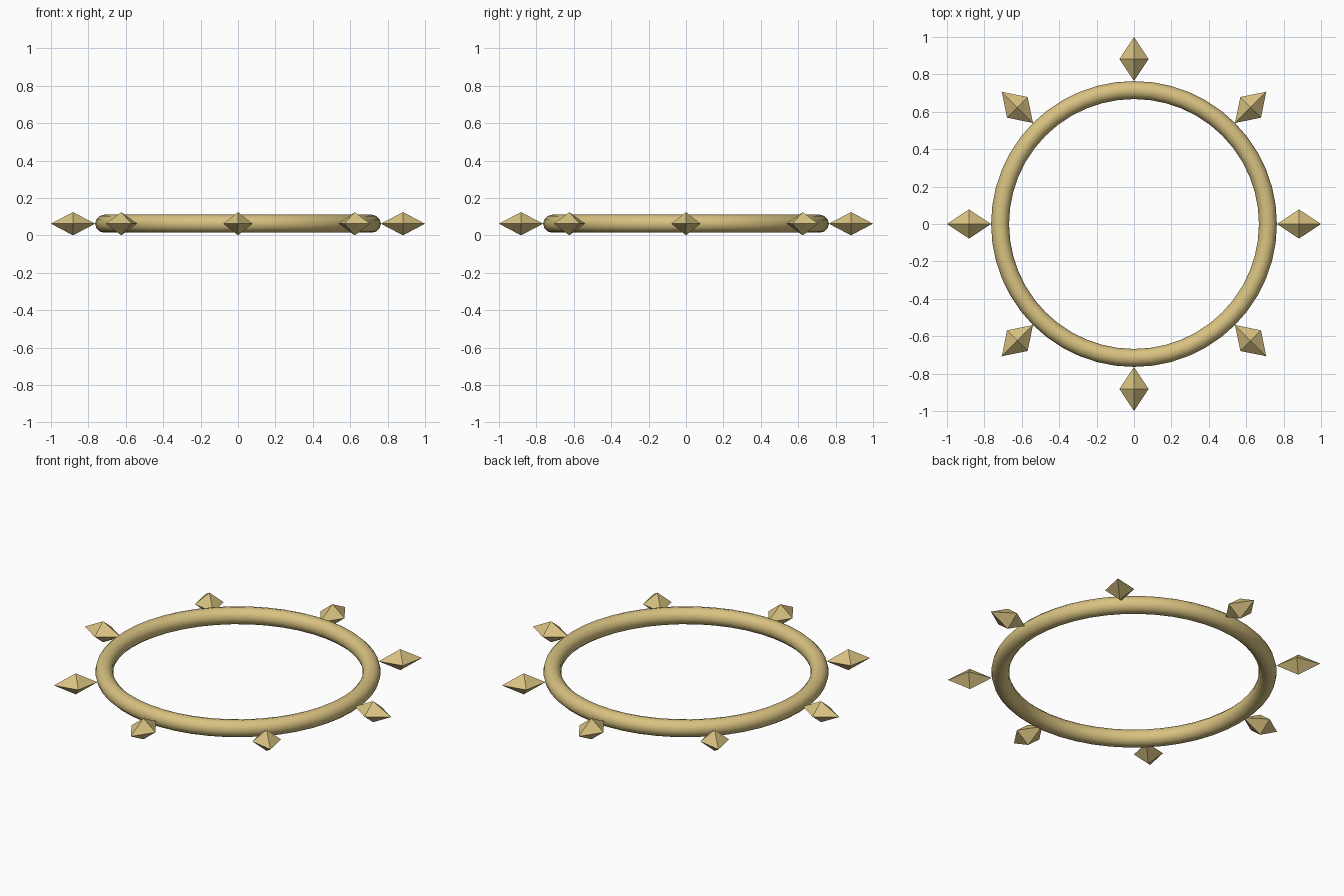
import bpy
import bmesh
import math
from mathutils import Matrix

cube = bpy.data.objects.get("Cube")
if cube:
    bpy.data.objects.remove(cube, do_unlink=True)

MID_Z = 0.062
SPIKES = 8

# Pale gold used on every part
gold = bpy.data.materials.new("pale_gold")
gold.use_nodes = True
color = (0.69, 0.54, 0.22, 1)
gold.diffuse_color = color
gold.node_tree.nodes["Principled BSDF"].inputs["Base Color"].default_value = color

# Smooth round ring
bpy.ops.mesh.primitive_torus_add(
    major_segments=48, minor_segments=12,
    major_radius=0.716, minor_radius=0.048, location=(0, 0, MID_Z))
ring = bpy.context.object
ring.name = "ring"
ring.data.materials.append(gold)
bpy.ops.object.shade_smooth()


def octahedron(name, length, width, height):
    """Flat-faced double pyramid, long axis on x."""
    bm = bmesh.new()
    tips = [bm.verts.new((s * length, 0, 0)) for s in (1, -1)]
    sides = [bm.verts.new((0, y * width, z * height))
             for y, z in ((1, 0), (0, 1), (-1, 0), (0, -1))]
    for tip in tips:
        for i in range(4):
            bm.faces.new((tip, sides[i], sides[(i + 1) % 4]))
    bmesh.ops.recalc_face_normals(bm, faces=bm.faces)
    mesh = bpy.data.meshes.new(name)
    bm.to_mesh(mesh)
    bm.free()
    mesh.materials.append(gold)
    return mesh


# Spikes radiating around the ring
spike_mesh = octahedron("spike", 0.118, 0.078, 0.062)
for i in range(SPIKES):
    spike = bpy.data.objects.new(f"spike_{i + 1}", spike_mesh)
    turn = Matrix.Rotation(math.tau * i / SPIKES, 4, "Z")
    spike.matrix_world = turn @ Matrix.Translation((0.882, 0, MID_Z))
    bpy.context.collection.objects.link(spike)
